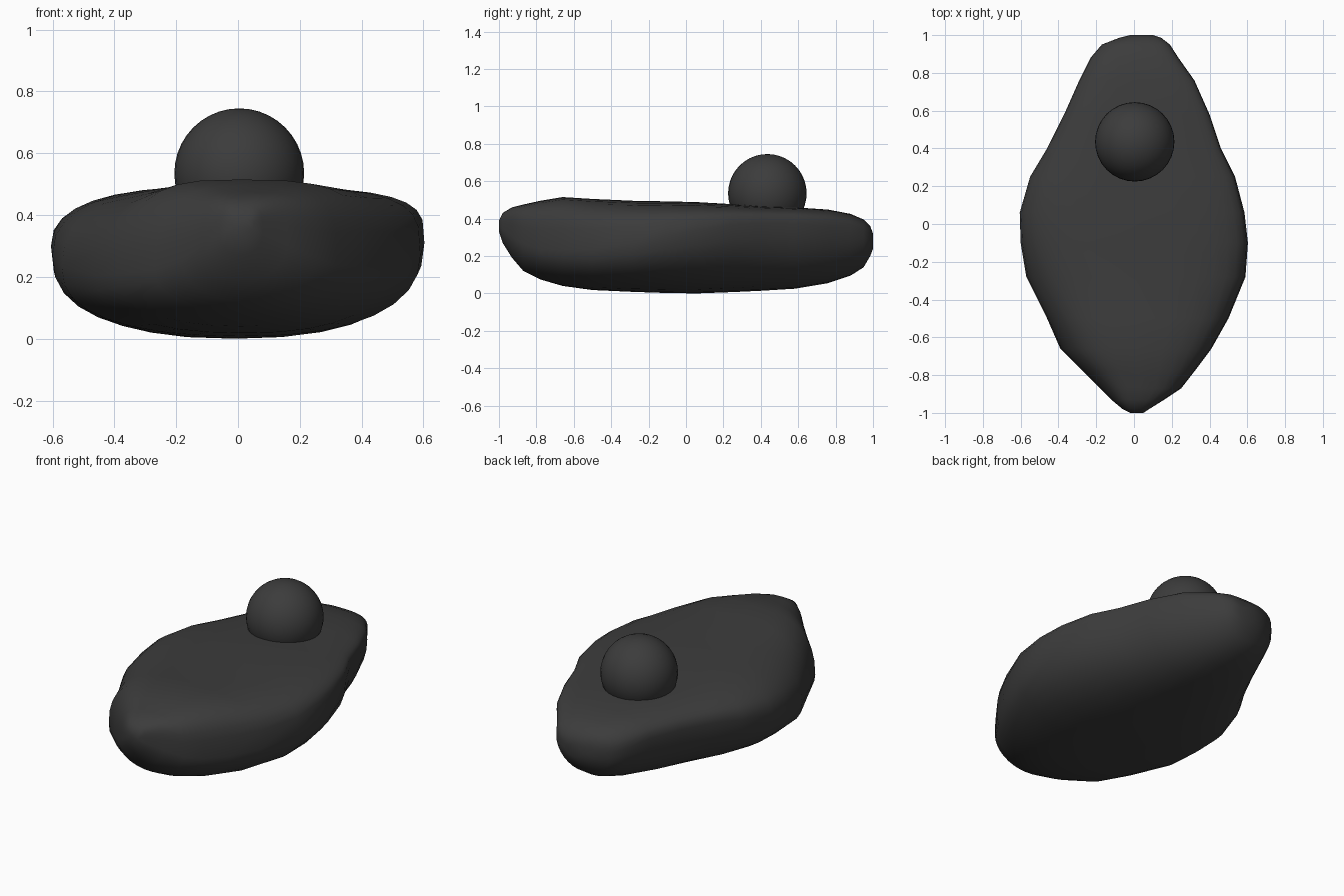
import bpy, bmesh, math

# One flat colour for everything
mat = bpy.data.materials.new("charcoal")
mat.diffuse_color = (0.045, 0.045, 0.045, 1)

# Body sections: y, left x, right x, bottom z, widest z, top z
SECTIONS = [
    (-1.00, -0.02, 0.05, 0.33, 0.36, 0.39),
    (-0.98, -0.06, 0.08, 0.27, 0.34, 0.43),
    (-0.93, -0.12, 0.16, 0.19, 0.30, 0.46),
    (-0.87, -0.18, 0.25, 0.12, 0.26, 0.475),
    (-0.78, -0.27, 0.32, 0.075, 0.23, 0.495),
    (-0.66, -0.39, 0.41, 0.04, 0.22, 0.515),
    (-0.50, -0.46, 0.50, 0.018, 0.22, 0.505),
    (-0.28, -0.57, 0.59, 0.008, 0.25, 0.495),
    (-0.10, -0.60, 0.603, 0.002, 0.29, 0.492),
    (0.06, -0.605, 0.585, 0.0, 0.32, 0.488),
    (0.25, -0.55, 0.535, 0.007, 0.35, 0.477),
    (0.40, -0.46, 0.46, 0.014, 0.36, 0.467),
    (0.58, -0.37, 0.40, 0.025, 0.36, 0.46),
    (0.76, -0.29, 0.32, 0.055, 0.35, 0.448),
    (0.88, -0.23, 0.235, 0.095, 0.32, 0.425),
    (0.95, -0.17, 0.19, 0.14, 0.30, 0.395),
    (0.985, -0.08, 0.145, 0.20, 0.285, 0.36),
    (1.00, -0.02, 0.10, 0.24, 0.28, 0.32),
]
SIDES = 32


def finish(name, bm):
    bmesh.ops.recalc_face_normals(bm, faces=bm.faces[:])
    for f in bm.faces:
        f.smooth = True
    me = bpy.data.meshes.new(name)
    bm.to_mesh(me)
    bm.free()
    me.materials.append(mat)
    ob = bpy.data.objects.new(name, me)
    bpy.context.collection.objects.link(ob)
    return ob


def rounded(v, n):
    return math.copysign(abs(v) ** (2 / n), v)


# Pebble-shaped body lofted from rounded cross-sections
bm = bmesh.new()
rings = []
for y, xl, xr, zb, zm, zt in SECTIONS:
    cx, hw = (xl + xr) / 2, (xr - xl) / 2
    ring = []
    for i in range(SIDES):
        a = 2 * math.pi * i / SIDES
        c, s = math.cos(a), math.sin(a)
        # the right side is squarer on top, the ends more undercut below
        if s > 0:
            n = 3.1 + 0.6 * c
        else:
            n = 2.4 - 0.1 * c - 0.4 * y * y
        mid = zm + 0.02 * c * (1 - y * y)
        h = zt - mid if s > 0 else mid - zb
        ring.append(bm.verts.new((cx + hw * rounded(c, n), y, mid + h * rounded(s, n))))
    rings.append(ring)
for r0, r1 in zip(rings, rings[1:]):
    for i in range(SIDES):
        j = (i + 1) % SIDES
        bm.faces.new((r0[i], r0[j], r1[j], r1[i]))
bm.faces.new(rings[0])
bm.faces.new(rings[-1])
finish("body", bm)

# Ball sunk into the top near the back
bm = bmesh.new()
bmesh.ops.create_uvsphere(bm, u_segments=32, v_segments=20, radius=0.21)
bmesh.ops.translate(bm, verts=bm.verts[:], vec=(0.004, 0.435, 0.535))
finish("ball", bm)
